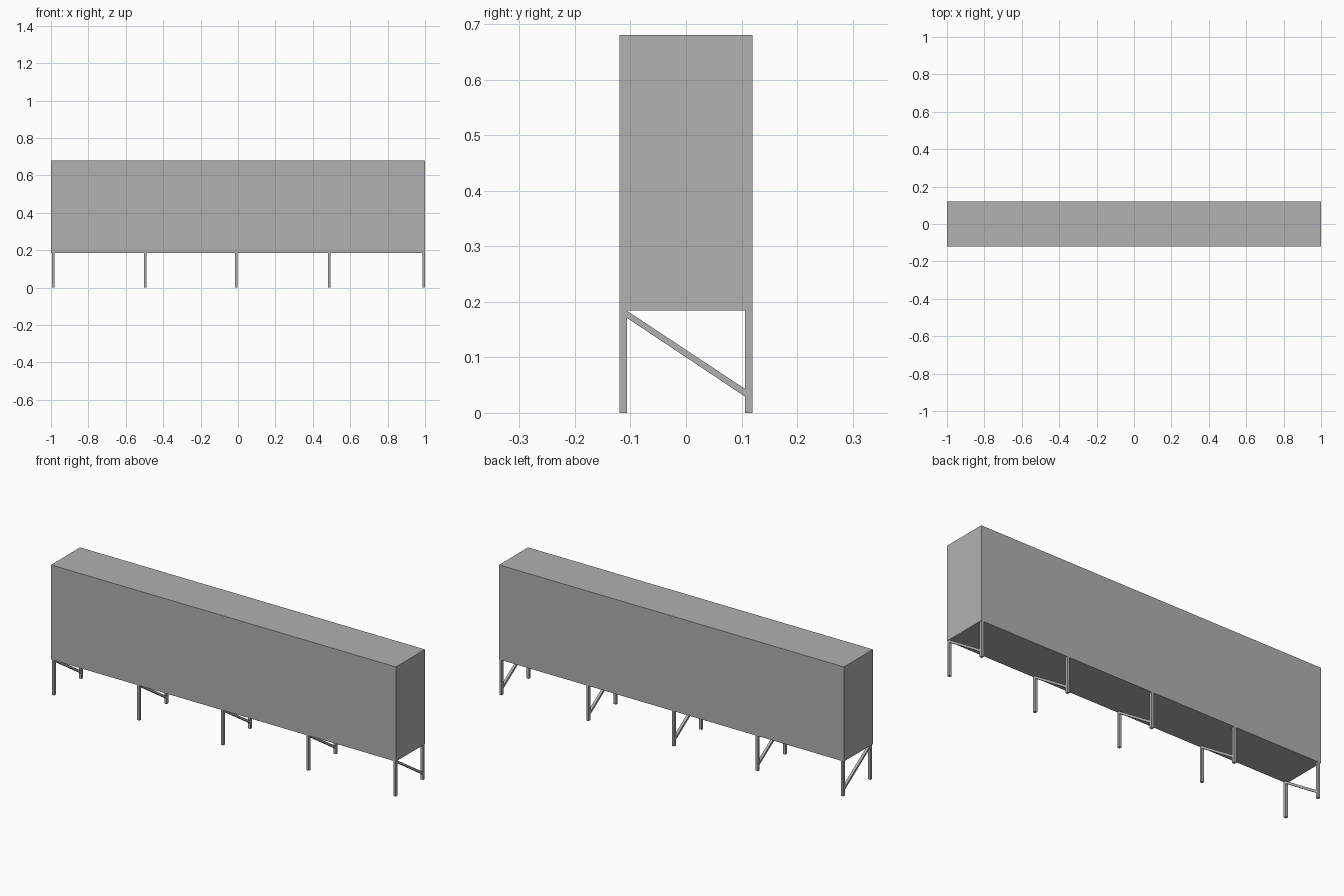
import bpy
import bmesh

if "Cube" in bpy.data.objects:
    bpy.data.objects.remove(bpy.data.objects["Cube"])

TOP, BASE = 0.68, 0.184      # body height range
HALF_Y = 0.12                # half depth of the body
LEG = 0.0135                 # square tube size
LEG_X = (-0.989, -0.495, -0.009, 0.487, 0.992)

# Mid grey paint
grey = bpy.data.materials.new("mid_grey")
grey.diffuse_color = (0.44, 0.44, 0.44, 1)
grey.use_nodes = True
grey.node_tree.nodes["Principled BSDF"].inputs["Base Color"].default_value = grey.diffuse_color


def prism(name, profile, x0, x1):
    """Extrude a (y, z) profile along x."""
    bm = bmesh.new()
    face = bm.faces.new([bm.verts.new((x0, y, z)) for y, z in profile])
    ext = bmesh.ops.extrude_face_region(bm, geom=[face])
    verts = [g for g in ext["geom"] if isinstance(g, bmesh.types.BMVert)]
    bmesh.ops.translate(bm, verts=verts, vec=(x1 - x0, 0, 0))
    # The extrusion may drop the start cap's source face; make sure it is closed
    bmesh.ops.holes_fill(bm, edges=[e for e in bm.edges if e.is_boundary])
    bmesh.ops.recalc_face_normals(bm, faces=bm.faces[:])
    mesh = bpy.data.meshes.new(name)
    bm.to_mesh(mesh)
    bm.free()
    mesh.materials.append(grey)
    obj = bpy.data.objects.new(name, mesh)
    bpy.context.collection.objects.link(obj)
    return obj


def rect(y0, y1, z0, z1):
    return [(y0, z0), (y1, z0), (y1, z1), (y0, z1)]


# Long box body
prism("body", rect(-HALF_Y, HALF_Y, BASE, TOP), -1, 1)

# Leg frames: front leg, back leg and diagonal brace
inner = HALF_Y - LEG
brace = [(-inner, 0.171), (inner, 0.029), (inner, 0.043), (-inner, BASE)]
for i, x in enumerate(LEG_X, 1):
    x0, x1 = x - LEG / 2, x + LEG / 2
    prism(f"front_leg_{i}", rect(-HALF_Y, -inner, 0, BASE), x0, x1)
    prism(f"back_leg_{i}", rect(inner, HALF_Y, 0, BASE), x0, x1)
    prism(f"diagonal_brace_{i}", brace, x0, x1)
